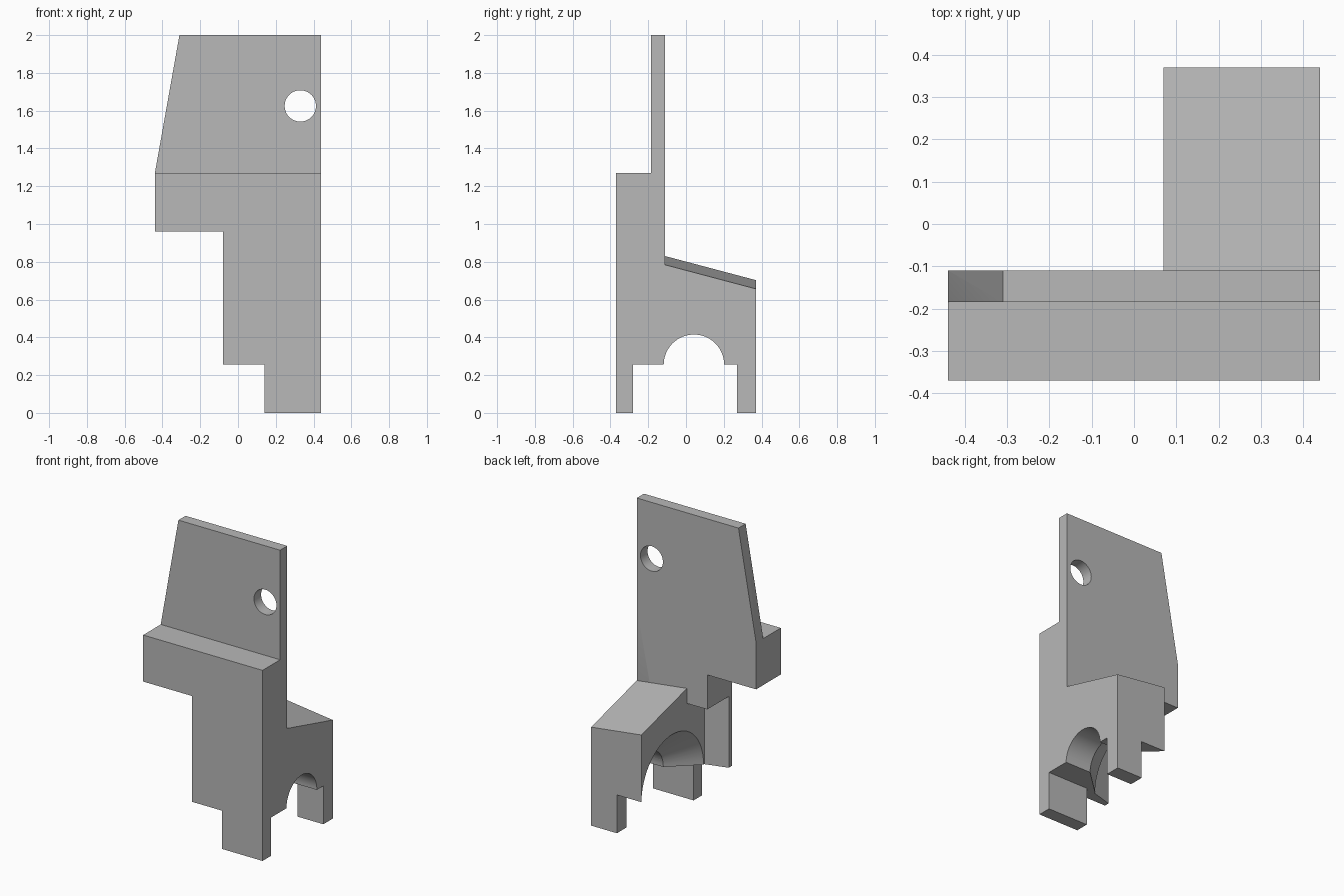
import bpy, bmesh, math
from mathutils import Matrix, Vector

cube = bpy.data.objects.get("Cube")
if cube:
    bpy.data.objects.remove(cube, do_unlink=True)

grey = bpy.data.materials.new("plain grey")
grey.use_nodes = True
grey.diffuse_color = (0.48, 0.48, 0.48, 1)
grey.node_tree.nodes["Principled BSDF"].inputs["Base Color"].default_value = (0.48, 0.48, 0.48, 1)


def add_object(name, bm):
    bmesh.ops.recalc_face_normals(bm, faces=bm.faces[:])
    mesh = bpy.data.meshes.new(name)
    bm.to_mesh(mesh)
    bm.free()
    mesh.materials.append(grey)
    obj = bpy.data.objects.new(name, mesh)
    bpy.context.collection.objects.link(obj)
    return obj


def prism(name, outline, low, high, axis="Y"):
    """Extrude an outline along Y (points are x, z) or Z (points are x, y)."""
    bm = bmesh.new()
    place = (lambda a, b, d: (a, d, b)) if axis == "Y" else (lambda a, b, d: (a, b, d))
    face = bm.faces.new([bm.verts.new(place(a, b, low)) for a, b in outline])
    moved = bmesh.ops.extrude_face_region(bm, geom=[face])["geom"]
    bmesh.ops.translate(bm, vec=Vector(place(0, 0, high - low)),
                        verts=[v for v in moved if isinstance(v, bmesh.types.BMVert)])
    return add_object(name, bm)


def box_outline(a, b, c, d):
    return [(a, b), (c, b), (c, d), (a, d)]


def lathe_x(name, profile, y, z, sides=64):
    """Spin (x, radius) points round an axis parallel to X."""
    bm = bmesh.new()
    rings = [[bm.verts.new((x, y + r * math.cos(t), z + r * math.sin(t)))
              for t in (math.tau * i / sides for i in range(sides))] for x, r in profile]
    for one, two in zip(rings, rings[1:]):
        for i in range(sides):
            j = (i + 1) % sides
            bm.faces.new((one[i], one[j], two[j], two[i]))
    bm.faces.new(rings[0])
    bm.faces.new(rings[-1])
    return add_object(name, bm)


def combine(target, other, operation):
    other.hide_render = True
    mod = target.modifiers.new(operation, "BOOLEAN")
    mod.operation, mod.solver, mod.object = operation, "EXACT", other
    bpy.context.view_layer.objects.active = target
    bpy.ops.object.modifier_apply(modifier=mod.name)
    bpy.data.objects.remove(other, do_unlink=True)


RIGHT, INNER, FRONT, BACK, STEP = 0.44, 0.07, -0.37, 0.37, 0.255

# Front block with an overhanging top
body = prism("bracket_body", [(-0.44, 0.96), (-0.44, 1.27), (RIGHT, 1.27), (RIGHT, STEP),
                              (-0.08, STEP), (-0.08, 0.96)], FRONT, -0.11)

# Tapered upright plate, front foot and rear foot
plate = prism("upright_plate", [(-0.44, 1.27), (-0.31, 2), (RIGHT, 2), (RIGHT, 1.27)], -0.185, -0.11)
front_foot = prism("front_foot", box_outline(0.14, 0, RIGHT, STEP), FRONT, -0.28)
rear_foot = prism("rear_foot", box_outline(0.25, 0, RIGHT, STEP), 0.27, BACK)

# Rear arm, its top falling to the back and to the outer side
arm = prism("rear_arm", box_outline(INNER, STEP, RIGHT, 1), -0.11, BACK)
for v in arm.data.vertices:
    if v.co.z > 0.9:
        v.co.z = 0.83 - 0.265 * (v.co.y + 0.11) - 0.125 * (v.co.x - INNER)

for part in (plate, arm, front_foot, rear_foot):
    combine(body, part, "UNION")

# Recess behind the thin inner wall
recess = prism("recess_cutter", [(-0.2, -0.37), (INNER, -0.294), (INNER, 0), (-0.2, 0)],
               0.1, 0.73, "Z")
combine(body, recess, "DIFFERENCE")

# Arched passage, straight on the outer side and flared on the inner side
arch = lathe_x("arch_cutter", [(0.6, 0.16), (0.25, 0.16), (INNER, 0.327), (0, 0.327)], 0.042, STEP)
combine(body, arch, "DIFFERENCE")

# Round hole through the plate
bm = bmesh.new()
bmesh.ops.create_cone(bm, cap_ends=True, segments=48, radius1=0.083, radius2=0.083, depth=0.5,
                      matrix=Matrix.Translation((0.33, -0.15, 1.625)) @ Matrix.Rotation(math.pi / 2, 4, "X"))
combine(body, add_object("hole_cutter", bm), "DIFFERENCE")

# Merge flat neighbours and shade the curved walls smooth
bm = bmesh.new()
bm.from_mesh(body.data)
bmesh.ops.dissolve_limit(bm, angle_limit=0.01, verts=bm.verts[:], edges=bm.edges[:])
bm.to_mesh(body.data)
bm.free()
bpy.ops.object.select_all(action="DESELECT")
body.select_set(True)
bpy.context.view_layer.objects.active = body
bpy.ops.object.shade_smooth_by_angle(angle=math.radians(30))
